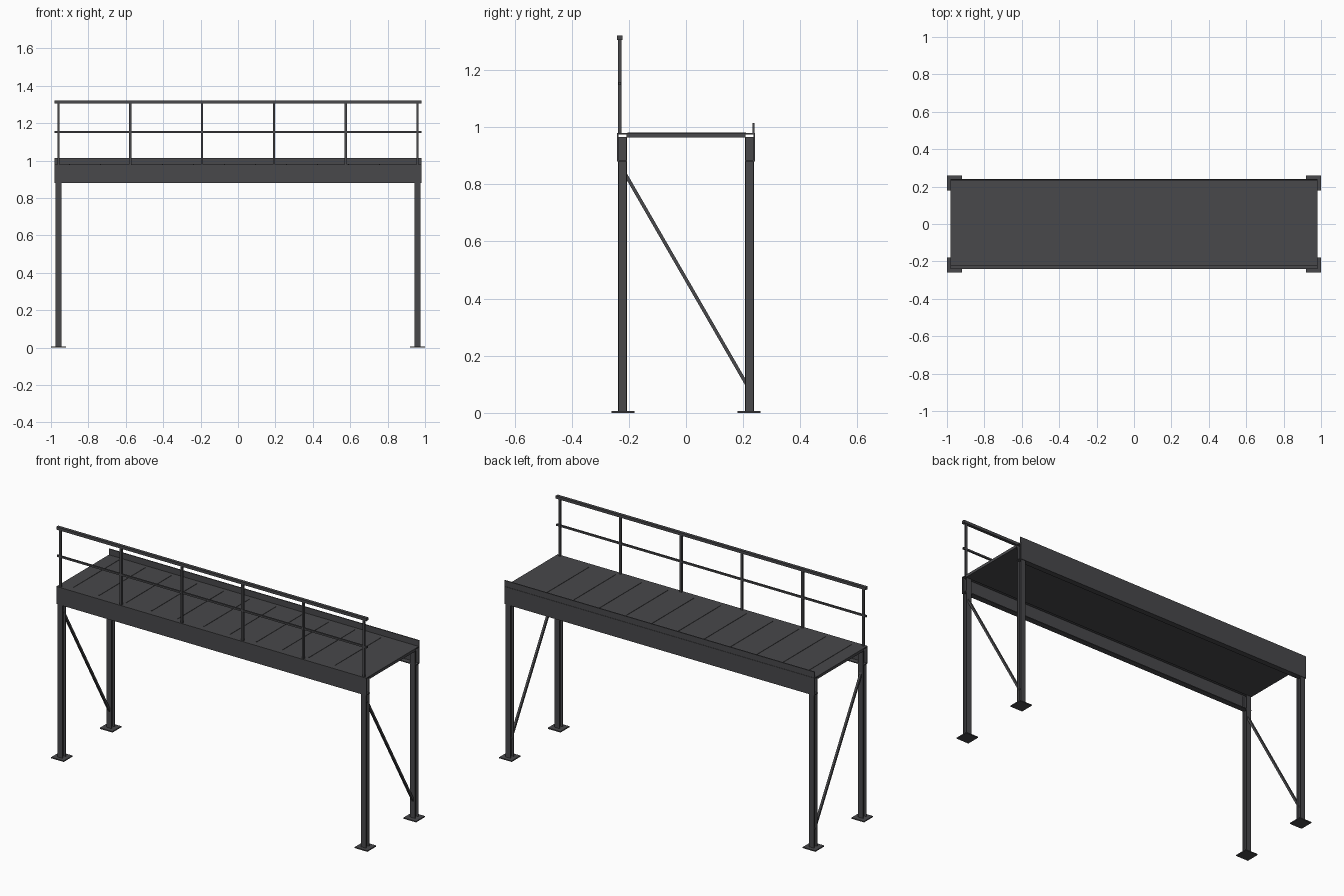
import bpy, bmesh, math
from mathutils import Vector, Matrix

if "Cube" in bpy.data.objects:
    bpy.data.objects.remove(bpy.data.objects["Cube"])

steel = bpy.data.materials.new("dark_steel")
steel.diffuse_color = (0.065, 0.065, 0.07, 1)
steel.use_nodes = True
steel.node_tree.nodes["Principled BSDF"].inputs["Base Color"].default_value = steel.diffuse_color


def build(name, boxes, rot=None, loc=(0, 0, 0)):
    """One object from a list of (x0, x1, y0, y1, z0, z1) boxes."""
    bm = bmesh.new()
    for x0, x1, y0, y1, z0, z1 in boxes:
        m = Matrix.Translation(((x0 + x1) / 2, (y0 + y1) / 2, (z0 + z1) / 2))
        m = m @ Matrix.Diagonal((x1 - x0, abs(y1 - y0), z1 - z0, 1))
        bmesh.ops.create_cube(bm, size=1, matrix=m)
    me = bpy.data.meshes.new(name)
    bm.to_mesh(me)
    bm.free()
    me.materials.append(steel)
    ob = bpy.data.objects.new(name, me)
    ob.location = loc
    if rot:
        ob.rotation_euler = rot
    bpy.context.collection.objects.link(ob)
    return ob


L = 0.98      # half length of the deck
PX, PY = 0.96, 0.222
R = 0.016     # half width of the posts

for ex, end in ((-1, "left"), (1, "right")):
    for sy, side in ((-1, "front"), (1, "back")):
        # H-section post: two flanges and a web
        build(f"{side}_{end}_post", [
            (-R, R, -R, -R + 0.004, 0.004, 0.966),
            (-R, R, R - 0.004, R, 0.004, 0.966),
            (-0.003, 0.003, -R + 0.004, R - 0.004, 0.004, 0.966),
        ], loc=(ex * PX, sy * PY, 0))
        build(f"{side}_{end}_base_plate", [(-0.04, 0.04, -0.04, 0.04, 0, 0.006)],
              loc=(ex * PX, sy * 0.22, 0))
    # diagonal brace between the end posts
    a, b = Vector((ex * PX, -0.212, 0.835)), Vector((ex * PX, 0.212, 0.10))
    d = b - a
    h = d.length / 2
    build(f"{end}_brace", [(-0.006, 0.006, -0.006, 0.006, -h, h)],
          rot=(math.atan2(-d.y, d.z), 0, 0), loc=(a + b) / 2)

# channel side beams: web outside, flanges turned inward
for sy, side in ((-1, "front"), (1, "back")):
    build(f"{side}_beam", [
        (-L, L, sy * 0.236, sy * 0.241, 0.88, 0.98),
        (-L, L, sy * 0.208, sy * 0.236, 0.88, 0.885),
        (-L, L, sy * 0.208, sy * 0.236, 0.975, 0.98),
    ])

# deck plate with thin cross ribs
build("deck", [(-L, L, -0.208, 0.208, 0.964, 0.98)])
build("deck_ribs", [(x - 0.002, x + 0.002, -0.205, 0.21, 0.979, 0.982)
                    for x in (-0.901 + 0.1658 * i for i in range(11))])

# toe board along the back edge
build("toe_board", [(-L, L, 0.233, 0.239, 0.98, 1.014)])

# handrail along the front edge
RY = -0.232
build("handrail_posts", [(x - 0.006, x + 0.006, RY - 0.006, RY + 0.006, 0.98, 1.306)
                         for x in (-PX + 0.384 * i for i in range(6))])
build("top_rail", [(-L, L, RY - 0.009, RY + 0.009, 1.305, 1.321)])
build("middle_rail", [(-L, L, RY - 0.005, RY + 0.005, 1.148, 1.158)])
